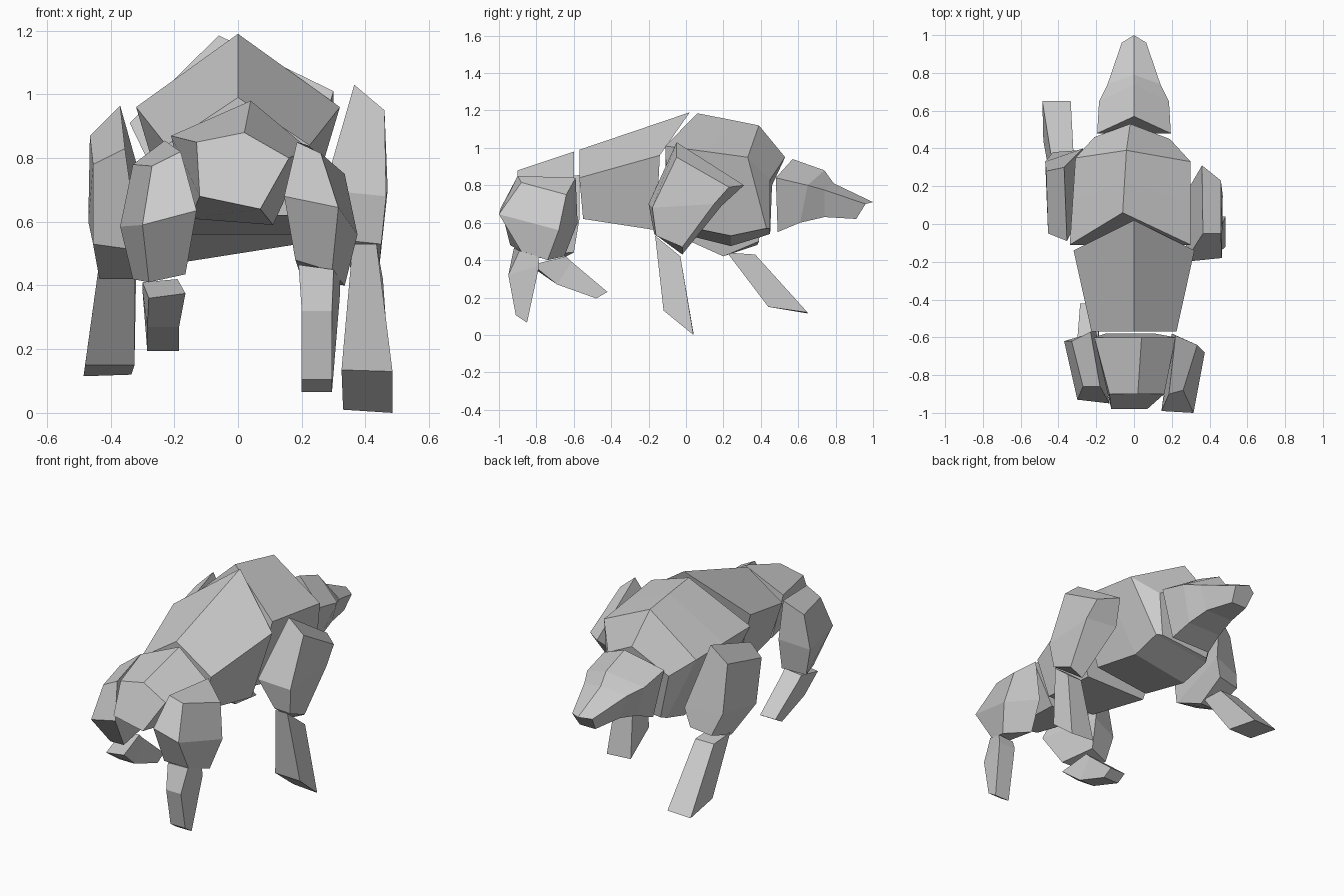
import bpy, bmesh

grey = bpy.data.materials.new("light grey")
grey.diffuse_color = (0.6, 0.6, 0.6, 1)


def loft(name, *rings):
    """Skin matching cross-sections into one closed faceted block."""
    bm = bmesh.new()
    loops = [[bm.verts.new(p) for p in ring] for ring in rings]
    n = len(loops[0])
    for a, b in zip(loops, loops[1:]):
        for i in range(n):
            j = (i + 1) % n
            bm.faces.new((a[i], a[j], b[j], b[i]))
    bm.faces.new(loops[0])
    bm.faces.new(loops[-1])
    bmesh.ops.recalc_face_normals(bm, faces=bm.faces)
    mesh = bpy.data.meshes.new(name)
    bm.to_mesh(mesh)
    bm.free()
    mesh.materials.append(grey)
    obj = bpy.data.objects.new(name, mesh)
    bpy.context.collection.objects.link(obj)
    return obj


def section(ridge, side, low):
    """Five-sided symmetric section: ridge (y, z), side and low (x, y, z)."""
    (sx, sy, sz), (lx, ly, lz) = side, low
    return [(0, *ridge), (sx, sy, sz), (lx, ly, lz), (-lx, ly, lz), (-sx, sy, sz)]


# Head tapering to the snout
loft("head",
     section((0.57, 0.94), (0.195, 0.48, 0.84), (0.13, 0.49, 0.55)),
     section((0.74, 0.88), (0.185, 0.65, 0.80), (0.11, 0.61, 0.60)),
     section((0.79, 0.81), (0.14, 0.74, 0.775), (0.09, 0.74, 0.63)),
     section((1.00, 0.71), (0.065, 0.96, 0.70), (0.05, 0.91, 0.62)))

# Waist block between chest and hips
loft("waist",
     section((-0.57, 0.99), (0.225, -0.57, 0.84), (0.16, -0.55, 0.62)),
     section((0.02, 1.19), (0.32, -0.14, 0.96), (0.20, -0.16, 0.56)))

# Chest, rolled slightly to one side, with a keel-like low point underneath
loft("chest",
     [(-0.06, 0.06, 1.185), (0.30, -0.11, 1.01), (0.18, -0.10, 0.60),
      (-0.17, -0.10, 0.56), (-0.34, -0.11, 0.91)],
     [(-0.05, 0.225, 1.153), (0.30, 0.11, 0.98), (0.19, 0.24, 0.53),
      (-0.16, 0.24, 0.475), (-0.325, 0.12, 0.895)],
     [(-0.04, 0.39, 1.12), (0.30, 0.33, 0.95), (0.20, 0.43, 0.57),
      (-0.17, 0.42, 0.53), (-0.31, 0.35, 0.88)],
     [(-0.02, 0.53, 0.95), (0.19, 0.45, 0.83), (0.17, 0.45, 0.57),
      (-0.15, 0.45, 0.54), (-0.21, 0.46, 0.80)])

# Hips
loft("hips",
     [(0.02, -0.90, 0.88), (0.16, -0.90, 0.80), (0.07, -0.98, 0.64),
      (-0.12, -0.98, 0.68), (-0.13, -0.90, 0.85)],
     [(0.04, -0.60, 0.98), (0.22, -0.60, 0.83), (0.11, -0.58, 0.59),
      (-0.15, -0.58, 0.61), (-0.21, -0.60, 0.87)])

# Hind legs
loft("hind_thigh_right",
     [(0.185, -0.90, 0.85), (0.26, -0.88, 0.815), (0.335, -0.64, 0.75), (0.22, -0.59, 0.84)],
     [(0.145, -0.99, 0.68), (0.315, -1.00, 0.645), (0.375, -0.68, 0.56), (0.20, -0.58, 0.60)],
     [(0.18, -0.94, 0.48), (0.295, -0.88, 0.445), (0.335, -0.74, 0.40), (0.20, -0.65, 0.42)])
loft("hind_shin_right",
     [(0.19, -0.92, 0.465), (0.30, -0.89, 0.45), (0.32, -0.79, 0.42), (0.21, -0.80, 0.42)],
     [(0.20, -0.95, 0.32), (0.295, -0.95, 0.32), (0.32, -0.785, 0.37), (0.21, -0.785, 0.37)],
     [(0.20, -0.91, 0.105), (0.295, -0.91, 0.105), (0.295, -0.85, 0.065), (0.20, -0.85, 0.065)])
loft("hind_thigh_left",
     [(-0.18, -0.86, 0.82), (-0.27, -0.86, 0.775), (-0.33, -0.62, 0.78), (-0.23, -0.57, 0.855)],
     [(-0.13, -0.95, 0.635), (-0.30, -0.93, 0.59), (-0.37, -0.62, 0.585), (-0.20, -0.57, 0.62)],
     [(-0.165, -0.82, 0.435), (-0.28, -0.78, 0.41), (-0.33, -0.64, 0.42), (-0.20, -0.60, 0.44)])
loft("hind_shin_left",
     [(-0.28, -0.82, 0.36), (-0.165, -0.82, 0.375), (-0.19, -0.64, 0.42), (-0.30, -0.64, 0.41)],
     [(-0.285, -0.69, 0.27), (-0.185, -0.69, 0.27), (-0.19, -0.61, 0.39), (-0.30, -0.61, 0.385)],
     [(-0.285, -0.48, 0.195), (-0.185, -0.48, 0.195), (-0.185, -0.42, 0.23), (-0.285, -0.42, 0.23)])

# Front legs, the left one swung forward
loft("front_arm_right",
     [(0.365, -0.05, 1.03), (0.46, -0.05, 0.95), (0.46, 0.23, 0.79), (0.36, 0.31, 0.80)],
     [(0.27, -0.20, 0.70), (0.465, -0.18, 0.68), (0.47, 0.15, 0.70), (0.29, 0.19, 0.69)],
     [(0.355, -0.17, 0.54), (0.45, -0.16, 0.53), (0.445, -0.02, 0.47), (0.36, -0.02, 0.43)])
loft("front_shin_right",
     [(0.36, -0.165, 0.53), (0.435, -0.165, 0.53), (0.455, -0.03, 0.42), (0.36, -0.03, 0.42)],
     [(0.325, -0.12, 0.135), (0.485, -0.12, 0.13), (0.485, 0.04, 0.0), (0.33, 0.04, 0.01)])
loft("front_arm_left",
     [(-0.355, -0.09, 0.83), (-0.455, -0.05, 0.78), (-0.465, 0.28, 0.87), (-0.37, 0.30, 0.965)],
     [(-0.31, 0.00, 0.51), (-0.455, 0.00, 0.53), (-0.47, 0.33, 0.60), (-0.27, 0.40, 0.61)],
     [(-0.32, 0.20, 0.42), (-0.435, 0.20, 0.42), (-0.43, 0.38, 0.48), (-0.30, 0.39, 0.50)])
loft("front_shin_left",
     [(-0.325, 0.22, 0.44), (-0.44, 0.22, 0.44), (-0.44, 0.37, 0.43), (-0.32, 0.37, 0.43)],
     [(-0.325, 0.44, 0.15), (-0.48, 0.44, 0.15), (-0.485, 0.65, 0.115), (-0.335, 0.65, 0.12)])
